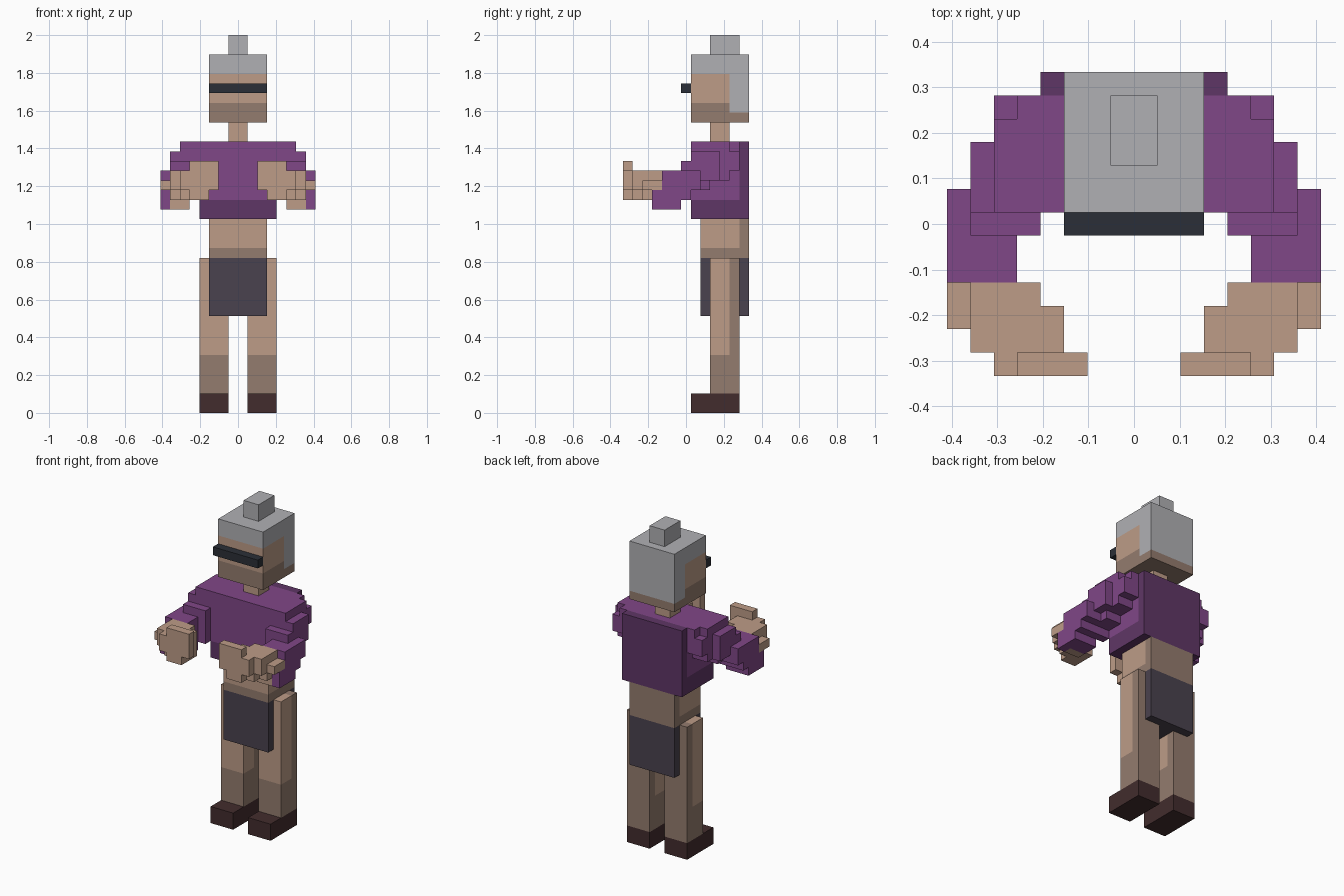
import bpy
import bmesh

U = 2 / 39          # size of one block; the figure is 39 blocks tall
Y0 = -6.5           # block row 0 in depth starts here (front)

if "Cube" in bpy.data.objects:
    bpy.data.objects.remove(bpy.data.objects["Cube"], do_unlink=True)


def material(name, hex_code):
    srgb = [int(hex_code[i:i + 2], 16) / 255 for i in (0, 2, 4)]
    lin = [c / 12.92 if c <= 0.04045 else ((c + 0.055) / 1.055) ** 2.4 for c in srgb]
    m = bpy.data.materials.new(name)
    m.diffuse_color = (*lin, 1)
    m.use_nodes = True
    bsdf = m.node_tree.nodes["Principled BSDF"]
    bsdf.inputs["Base Color"].default_value = (*lin, 1)
    bsdf.inputs["Roughness"].default_value = 0.9
    return m


skin = material("skin", "BD9C87")
skin_dark = material("dark skin", "947C6E")
purple = material("purple", "804787")
purple_dark = material("dark purple", "5F3666")
gray = material("gray hair", "B0B0B4")
black = material("visor black", "2B2F37")
cloth = material("cloth", "4A424E")
shoe = material("shoe brown", "422C2D")

# Six face directions with the corners of a unit cell
SIDES = [
    ((1, 0, 0), [(1, 0, 0), (1, 1, 0), (1, 1, 1), (1, 0, 1)]),
    ((-1, 0, 0), [(0, 0, 0), (0, 0, 1), (0, 1, 1), (0, 1, 0)]),
    ((0, 1, 0), [(0, 1, 0), (0, 1, 1), (1, 1, 1), (1, 1, 0)]),
    ((0, -1, 0), [(0, 0, 0), (1, 0, 0), (1, 0, 1), (0, 0, 1)]),
    ((0, 0, 1), [(0, 0, 1), (1, 0, 1), (1, 1, 1), (0, 1, 1)]),
    ((0, 0, -1), [(0, 0, 0), (0, 1, 0), (1, 1, 0), (1, 0, 0)]),
]


def block_part(name, boxes, mirror=False):
    """Join boxes (x0, x1, y0, y1, z0, z1, material) in block units into one
    shell; later boxes recolour earlier ones."""
    cells = {}
    for x0, x1, y0, y1, z0, z1, mat in boxes:
        for x in range(x0, x1):
            for y in range(y0, y1):
                for z in range(z0, z1):
                    cells[(-1 - x if mirror else x, y, z)] = mat
    mats = list(dict.fromkeys(cells.values()))
    bm = bmesh.new()
    verts = {}
    for (x, y, z), mat in cells.items():
        for (dx, dy, dz), corners in SIDES:
            if (x + dx, y + dy, z + dz) in cells:
                continue
            ring = []
            for a, b, c in corners:
                key = (x + a, y + b, z + c)
                if key not in verts:
                    verts[key] = bm.verts.new((key[0] * U, (key[1] + Y0) * U, key[2] * U))
                ring.append(verts[key])
            bm.faces.new(ring).material_index = mats.index(mat)
    # merge coplanar faces of the same colour
    bmesh.ops.dissolve_limit(bm, angle_limit=0.01, verts=bm.verts[:],
                             edges=bm.edges[:], delimit={'MATERIAL'})
    mesh = bpy.data.meshes.new(name)
    bm.to_mesh(mesh)
    bm.free()
    for m in mats:
        mesh.materials.append(m)
    obj = bpy.data.objects.new(name, mesh)
    bpy.context.collection.objects.link(obj)
    return obj


# Head with hair over the top and back, bun, visor and neck
block_part("head", [
    (-3, 3, 7, 13, 30, 37, gray),
    (-3, 3, 7, 11, 32, 35, skin),
    (-3, 3, 7, 11, 30, 32, skin_dark),
    (-3, 3, 11, 13, 30, 31, skin_dark),
])
block_part("hair_bun", [(-1, 1, 9, 12, 37, 39, gray)])
block_part("visor", [(-3, 3, 6, 7, 33, 34, black)])
block_part("neck", [(-1, 1, 9, 11, 28, 30, skin)])

# Shirt with darker back and hem
block_part("shirt", [
    (-4, 4, 7, 13, 20, 28, purple_dark),
    (-4, 4, 7, 12, 22, 28, purple),
])

# Bare waist with darker back and lower edge
block_part("waist", [
    (-3, 3, 8, 13, 16, 20, skin_dark),
    (-3, 3, 8, 12, 17, 20, skin),
])

# Loincloth: front panel, back panel and the strip between the legs
block_part("loincloth", [
    (-3, 3, 8, 9, 10, 16, cloth),
    (-3, 3, 12, 13, 10, 16, cloth),
    (-1, 1, 9, 12, 10, 16, cloth),
])

# Bent arm: shoulder slopes out, down and forward, forearm turns inward
ARM = [
    (4, 5, 11, 12, 25, 28, purple),
    (5, 6, 11, 12, 25, 27, purple),
    (4, 6, 7, 11, 24, 28, purple),
    (4, 7, 8, 10, 24, 27, purple),
    (4, 6, 8, 9, 23, 27, purple),
    (4, 7, 7, 8, 23, 27, purple),
    (7, 8, 7, 8, 23, 25, purple),
    (4, 7, 6, 7, 22, 26, purple),
    (7, 8, 6, 7, 22, 25, purple),
    (5, 8, 4, 6, 21, 25, purple),
    (7, 8, 3, 4, 21, 23, purple),
]
HAND = [
    (4, 7, 3, 4, 22, 25, skin),
    (5, 7, 3, 4, 21, 22, skin),
    (7, 8, 3, 4, 23, 24, skin),
    (3, 7, 2, 3, 22, 25, skin),
    (7, 8, 2, 3, 23, 24, skin),
    (3, 6, 1, 2, 22, 25, skin),
    (6, 7, 1, 2, 23, 25, skin),
    (2, 5, 0, 1, 23, 26, skin),
    (3, 5, 0, 1, 22, 23, skin),
    (5, 6, 0, 1, 23, 25, skin),
]

# Legs with darker shin and back, plus shoes
LEG = [
    (1, 4, 9, 12, 2, 16, skin_dark),
    (1, 4, 9, 11, 6, 16, skin),
]
SHOE = [(1, 4, 7, 12, 0, 2, shoe)]

for side, flip in (("left", False), ("right", True)):
    block_part(side + "_sleeve", ARM, flip)
    block_part(side + "_hand", HAND, flip)
    block_part(side + "_leg", LEG, flip)
    block_part(side + "_shoe", SHOE, flip)
